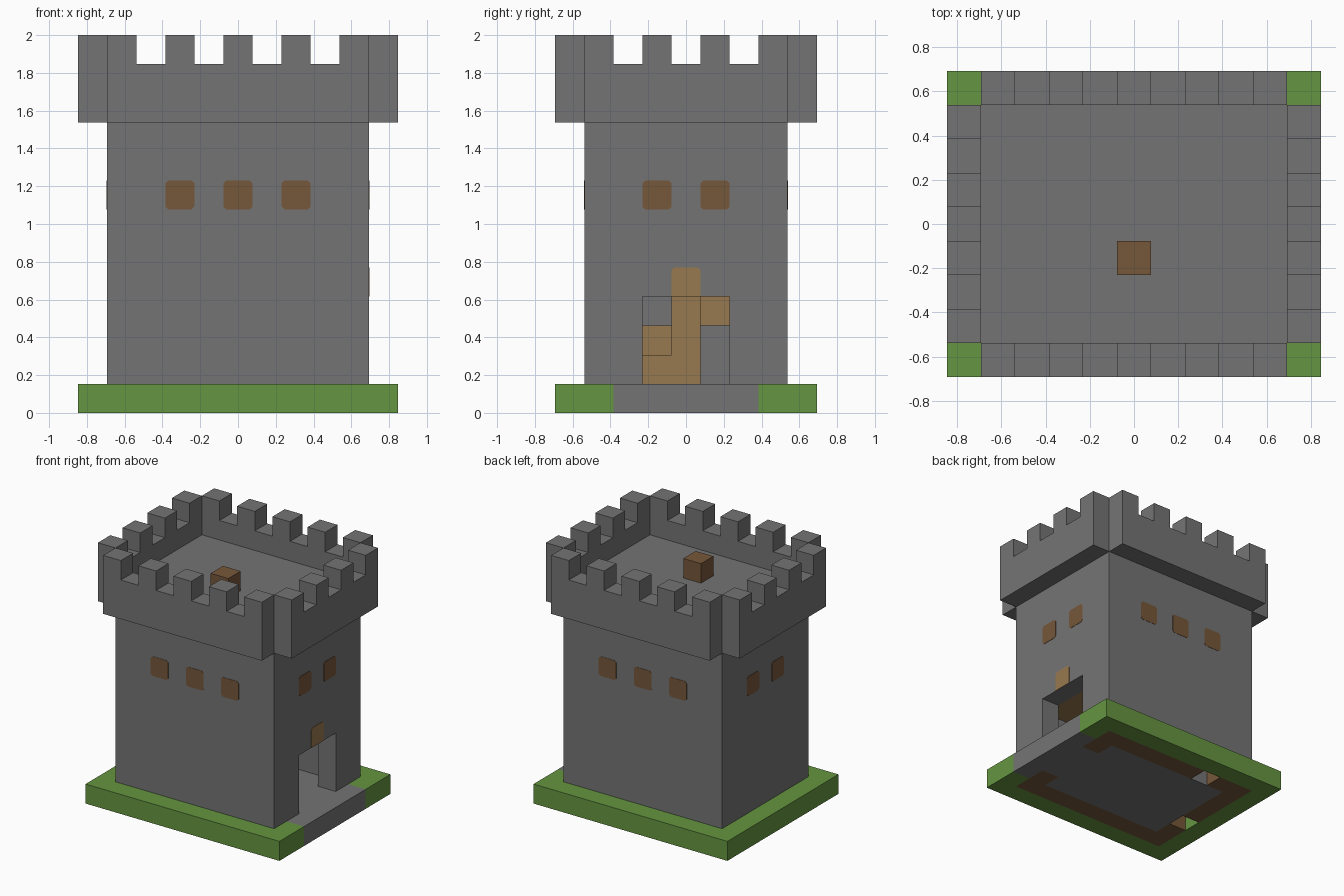
import bpy, bmesh

U = 2 / 13  # one block

cube = bpy.data.objects.get("Cube")
if cube:
    bpy.data.objects.remove(cube)


def material(name, rgb):
    m = bpy.data.materials.new(name)
    m.use_nodes = True
    m.diffuse_color = (*rgb, 1)
    m.node_tree.nodes["Principled BSDF"].inputs["Base Color"].default_value = (*rgb, 1)
    return m


STONE = material("stone grey", (.175, .175, .175))
GRASS = material("grass green", (.13, .30, .052))
WOOD = material("dark wood", (.18, .095, .042))
PLANK = material("light wood", (.31, .19, .077))


def finish(name, bm, mat):
    bmesh.ops.recalc_face_normals(bm, faces=bm.faces)
    mesh = bpy.data.meshes.new(name)
    bm.to_mesh(mesh)
    bm.free()
    mesh.materials.append(mat)
    obj = bpy.data.objects.new(name, mesh)
    bpy.context.collection.objects.link(obj)
    return obj


def boxes(name, mat, *spans):
    """One object of boxes, each (x0, x1, y0, y1, z0, z1) in blocks."""
    bm = bmesh.new()
    for x0, x1, y0, y1, z0, z1 in spans:
        for v in bmesh.ops.create_cube(bm, size=1)["verts"]:
            v.co.x = U * (x1 if v.co.x > 0 else x0)
            v.co.y = U * (y1 if v.co.y > 0 else y0)
            v.co.z = U * (z1 if v.co.z > 0 else z0)
    return finish(name, bm, mat)


def prism(name, mat, outline, axis, lo, hi):
    """Extrude an upright outline along x or y, from lo to hi in blocks."""
    bm = bmesh.new()

    def place(a, z, d):
        return (d * U, a * U, z * U) if axis == "x" else (a * U, d * U, z * U)

    face = bm.faces.new([bm.verts.new(place(a, z, lo)) for a, z in outline])
    out = bmesh.ops.extrude_face_region(bm, geom=[face])["geom"]
    shift = place(0, 0, hi - lo)
    bmesh.ops.translate(bm, vec=shift, verts=[e for e in out if isinstance(e, bmesh.types.BMVert)])
    return finish(name, bm, mat)


def rect(half, z0, z1):
    return [(-half, z0), (half, z0), (half, z1), (-half, z1)]


# Ground slab: grass rim, wooden footing with two gaps, stone floor and path
boxes("grass_rim", GRASS,
      (-5.5, 5.5, -4.5, -3.5, 0, 1), (-5.5, 5.5, 3.5, 4.5, 0, 1),
      (-5.5, -4.5, -3.5, 3.5, 0, 1),
      (4.5, 5.5, -3.5, -2.5, 0, 1), (4.5, 5.5, 2.5, 3.5, 0, 1))
boxes("wall_footing", WOOD,
      (-4.5, 4.5, -3.5, -2.5, 0, 1),
      (-4.5, -2.5, 2.5, 3.5, 0, 1), (-1.5, 4.5, 2.5, 3.5, 0, 1),
      (-4.5, -3.5, -2.5, -1.5, 0, 1), (-4.5, -3.5, -.5, 2.5, 0, 1),
      (3.5, 4.5, -2.5, -1.5, 0, 1), (3.5, 4.5, 1.5, 2.5, 0, 1))
boxes("stone_floor", STONE, (-3.5, 3.5, -2.5, 2.5, 0, 1), (3.5, 4.5, -1.5, 1.5, 0, 1))
boxes("stone_path", STONE, (4.5, 5.5, -2.5, 2.5, 0, 1))

# Tower walls, with the doorway in the left (+x) wall
prism("front_wall", STONE, rect(4.5, 1, 10), "y", -3.5, -2.5)
prism("back_wall", STONE, rect(4.5, 1, 10), "y", 2.5, 3.5)
prism("right_wall", STONE, rect(2.5, 1, 10), "x", -4.5, -3.5)
door_wall = [(-2.5, 1), (-1.5, 1), (-1.5, 4), (1.5, 4), (1.5, 1), (2.5, 1), (2.5, 10), (-2.5, 10)]
prism("door_wall", STONE, door_wall, "x", 3.5, 4.5)

# Inside: upper floor, post and winding steps
boxes("upper_floor", PLANK, (-3.5, 3.5, -2.5, 2.5, 4, 5))
boxes("stair_post", PLANK, (-.5, .5, -.5, .5, 1, 4))
boxes("stair_steps", PLANK, (-.5, .5, -1.5, -.5, 1, 2),
      (-1.5, -.5, -1.5, -.5, 2, 3), (-1.5, -.5, .5, 1.5, 3, 4))

# Roof and its hatch
boxes("roof_deck", STONE, (-4.5, 4.5, -3.5, 3.5, 10, 11))
boxes("roof_hatch", WOOD, (-.5, .5, -1.5, -.5, 11, 12))


# Battlements: one toothed outline per side
def battlement(half):
    top, a, up = [], -half, True
    while a < half:
        z = 13 if up else 12
        top += [(a, z), (a + 1, z)]
        a, up = a + 1, not up
    return [(half, 10), (-half, 10)] + top


for name, axis, half, inner, sign in (("front", "y", 4.5, 3.5, -1), ("back", "y", 4.5, 3.5, 1),
                                      ("right", "x", 3.5, 4.5, -1), ("left", "x", 3.5, 4.5, 1)):
    prism(name + "_battlement", STONE, battlement(half), axis, sign * inner, sign * (inner + 1))


# Shutters: thin plates with clipped corners
def plate(name, mat, a, z, axis, wall, clip_bottom=True):
    c = .1
    low = ([(a - .5 + c, z), (a + .5 - c, z), (a + .5, z + c)] if clip_bottom
           else [(a - .5, z), (a + .5, z)])
    outline = low + [(a + .5, z + 1 - c), (a + .5 - c, z + 1),
                     (a - .5 + c, z + 1), (a - .5, z + 1 - c)]
    if clip_bottom:
        outline.append((a - .5, z + c))
    prism(name, mat, outline, axis, wall, wall * 1.004)


for side, wall in (("front", -3.5), ("back", 3.5)):
    for i, a in enumerate((-2, 0, 2)):
        plate(f"{side}_window_{i + 1}", WOOD, a, 7, "y", wall)
for side, wall in (("right", -4.5), ("left", 4.5)):
    for i, a in enumerate((-1, 1)):
        plate(f"{side}_window_{i + 1}", WOOD, a, 7, "x", wall)
plate("door_keystone", PLANK, 0, 4, "x", 4.5, clip_bottom=False)
